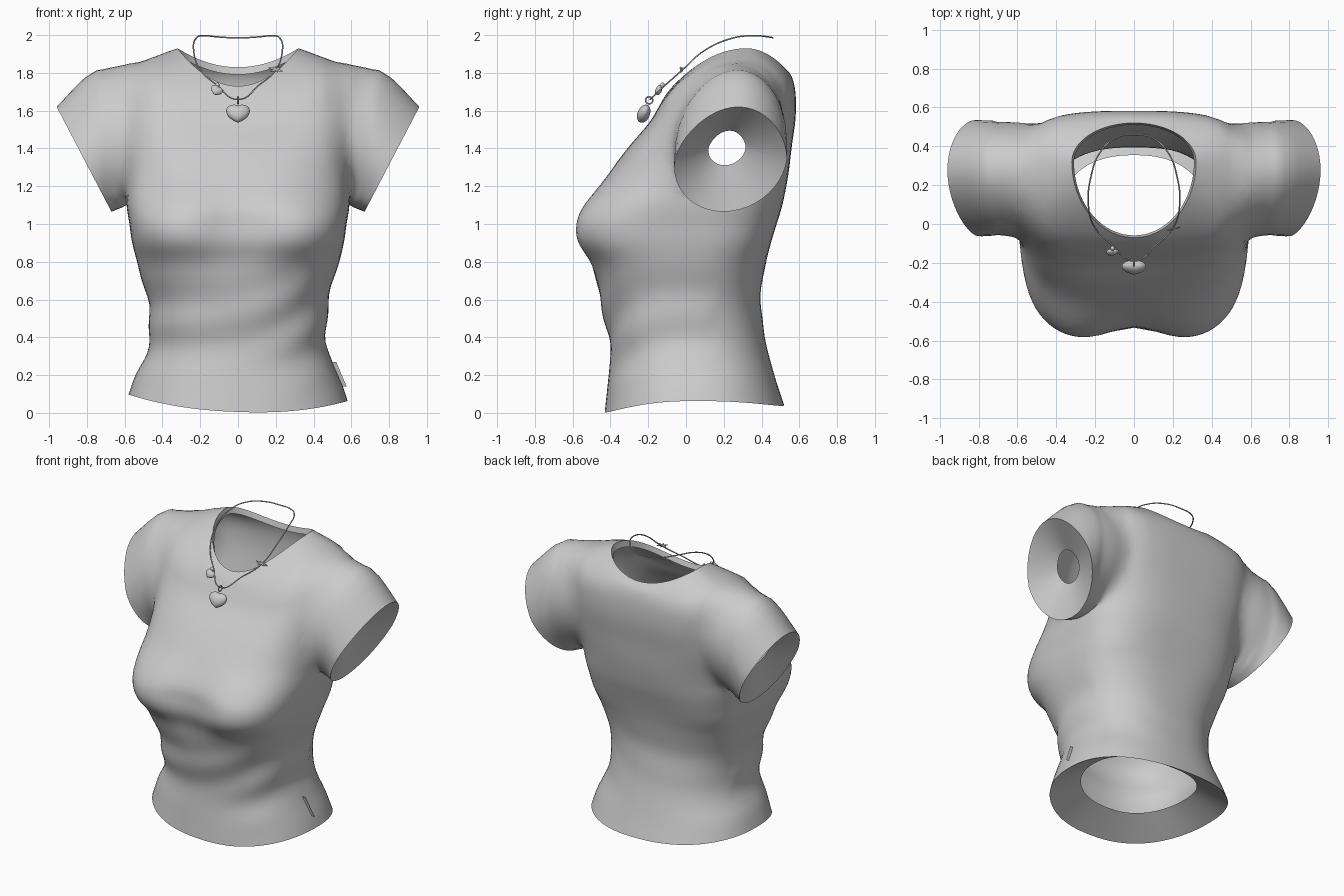
import bpy, bmesh, math
from mathutils import Vector

if "Cube" in bpy.data.objects:
    bpy.data.objects.remove(bpy.data.objects["Cube"])


def new_object(name, bm):
    bmesh.ops.recalc_face_normals(bm, faces=bm.faces)
    me = bpy.data.meshes.new(name)
    bm.to_mesh(me)
    bm.free()
    ob = bpy.data.objects.new(name, me)
    bpy.context.collection.objects.link(ob)
    return ob


def spline_rows(rows, steps):
    """Catmull-Rom interpolation of a list of parameter rows."""
    out = []
    for i in range(len(rows) - 1):
        p0, p1 = rows[max(i - 1, 0)], rows[i]
        p2, p3 = rows[i + 1], rows[min(i + 2, len(rows) - 1)]
        for k in range(steps):
            t = k / steps
            out.append([0.5 * (2 * b + (c - a) * t + (2 * a - 5 * b + 4 * c - d) * t * t
                        + (3 * b - a - 3 * c + d) * t ** 3)
                        for a, b, c, d in zip(p0, p1, p2, p3)])
    return out + [list(rows[-1])]


def loft(name, rings):
    """Closed tube through rings; both ends are fans. Returns object and end centres."""
    bm = bmesh.new()
    vr = [[bm.verts.new(p) for p in r] for r in rings]
    n = len(rings[0])
    for a, b in zip(vr, vr[1:]):
        for i in range(n):
            j = (i + 1) % n
            bm.faces.new((a[i], a[j], b[j], b[i]))
    ends = []
    for r in (vr[0], vr[-1]):
        c = sum((v.co for v in r), Vector()) / n
        apex = bm.verts.new(c)
        ends.append(c.copy())
        for i in range(n):
            bm.faces.new((r[i], r[(i + 1) % n], apex))
    return new_object(name, bm), ends


def spow(v, p):
    return math.copysign(abs(v) ** p, v)


def torso_ring(row, n=80):
    hx, yf, yb, cy, e, dip, zf, zs, zb = row
    pts = []
    for i in range(n):
        a = 2 * math.pi * i / n
        c, s = math.sin(a), -math.cos(a)
        x = hx * spow(c, 2 / e)
        y = cy + ((cy - yf) if s < 0 else (yb - cy)) * spow(s, 2 / e)
        z = zs + ((zf if s < 0 else zb) - zs) * s * s
        if s < 0:
            y += dip * math.exp(-(x / 0.2) ** 2)
        # cloth folds around the waist, hem slightly lower on one side
        w = math.exp(-((z - 0.5) / 0.22) ** 2) * (1 if s < 0.3 else 0.25)
        d = 1 + 0.018 * w * math.sin(24 * z - 11 * x + 2.5 * math.sin(4 * x + 1))
        z -= 0.035 * x * max(0, 1 - z / 0.5)
        pts.append(Vector((x * d, cy + (y - cy) * d, z)))
    return pts


# torso rows: half width, front y, back y, centre y, squareness, chest dip, z front/side/back
torso_rows = [
    (.58, -.43, .52, .05, 2.3, 0, .005, .08, .04),
    (.545, -.415, .48, .05, 2.3, 0, .15, .18, .16),
    (.485, -.40, .44, .03, 2.3, 0, .30, .31, .30),
    (.465, -.42, .41, .0, 2.4, 0, .45, .45, .45),
    (.485, -.46, .395, .0, 2.5, 0, .62, .62, .62),
    (.53, -.52, .42, .0, 2.7, .03, .78, .78, .78),
    (.56, -.60, .45, .0, 3.1, .07, .90, .90, .90),
    (.575, -.61, .48, .0, 3.2, .08, 1.0, 1.0, 1.0),
    (.59, -.565, .51, .05, 3.0, .05, 1.1, 1.1, 1.1),
    (.60, -.43, .54, .13, 2.8, .01, 1.25, 1.25, 1.25),
    (.61, -.31, .56, .2, 3.0, 0, 1.40, 1.42, 1.41),
    (.62, -.20, .58, .25, 3.1, 0, 1.53, 1.64, 1.56),
    (.60, -.15, .58, .28, 2.9, 0, 1.61, 1.82, 1.69),
    (.46, -.11, .56, .30, 2.4, 0, 1.68, 1.88, 1.78),
    (.32, -.07, .52, .32, 2.0, 0, 1.73, 1.93, 1.83),
]
shirt, (hem_c, neck_c) = loft("shirt", [torso_ring(r) for r in spline_rows(torso_rows, 4)])

# sleeve rows: top x/z, bottom x/z, front y, back y
sleeve_rows = [
    (.42, 1.77, .42, 1.22, .02, .48),
    (.56, 1.85, .54, 1.13, -.07, .54),
    (.69, 1.852, .61, 1.09, -.08, .545),
    (.81, 1.775, .645, 1.075, -.065, .54),
    (.96, 1.62, .67, 1.065, -.06, .535),
]


def sleeve_ring(row, side, n=44):
    tx, tz, bx, bz, yf, yb = row
    pts = []
    for i in range(n):
        a = 2 * math.pi * i / n
        u, v = math.cos(a), math.sin(a)
        h = 0.5 + 0.5 * u
        v *= 1 - 0.14 * max(u, 0)
        pts.append(Vector((side * (bx + (tx - bx) * h),
                           (yf + yb) / 2 + .04 * u + (yb - yf) / 2 * v, bz + (tz - bz) * h)))
    return pts


openings = [(hem_c, .65, Vector((0, 0, .11))), (neck_c, .965, Vector((0, 0, -.04)))]
bpy.context.view_layer.objects.active = shirt
for side in (1, -1):
    sleeve, ends = loft("sleeve_part", [sleeve_ring(r, side) for r in spline_rows(sleeve_rows, 4)])
    openings.append((ends[1], .33, Vector((-side * .09, -.02, .06))))
    mod = shirt.modifiers.new("join", 'BOOLEAN')
    mod.operation, mod.solver, mod.object = 'UNION', 'EXACT', sleeve
    bpy.ops.object.modifier_apply(modifier=mod.name)
    bpy.data.objects.remove(sleeve)

# open the hem, neck and cuffs, soften the armhole seams, then fold cloth inwards
bm = bmesh.new()
bm.from_mesh(shirt.data)
lips = []
for c, s, off in openings:
    apex = min(bm.verts, key=lambda v: (v.co - c).length)
    lips.append((c, s, off, [[v for v in f.verts if v != apex] for f in apex.link_faces]))
    bmesh.ops.delete(bm, geom=[apex], context='VERTS')
for lo, hi, count in ((.40, .78, 6), (.46, .72, 14)):
    for _ in range(count):
        seam = [v for v in bm.verts if not v.is_boundary and lo < abs(v.co.x) < hi
                and v.co.z > 1.14 and v.co.y > -.22]
        bmesh.ops.smooth_vert(bm, verts=seam, factor=.5,
                              use_axis_x=True, use_axis_y=True, use_axis_z=True)
for c, s, off, pairs in lips:
    inner = {}
    for a, b in pairs:
        for v in (a, b):
            if v not in inner:
                inner[v] = bm.verts.new(c + (v.co - c) * s + off)
        bm.faces.new((a, b, inner[b], inner[a]))
bmesh.ops.recalc_face_normals(bm, faces=bm.faces)
bm.to_mesh(shirt.data)
bm.free()

# side label
bm = bmesh.new()
bm.faces.new([bm.verts.new(p) for p in
              ((.44, -.005, .27), (.52, -.005, .27), (.575, .02, .14), (.50, .02, .14))])
new_object("side_label", bm)

# necklace cord
half = [(.11, -.11, 1.735), (.2, -.02, 1.815), (.235, .1, 1.92), (.22, .25, 1.985),
        (.18, .36, 1.997), (.1, .44, 1.99)]
path = [(0, -.19, 1.66)] + half + [(0, .46, 1.985)] + [(-x, y, z) for x, y, z in reversed(half)]
cu = bpy.data.curves.new("necklace_cord", 'CURVE')
cu.dimensions, cu.bevel_depth, cu.bevel_resolution = '3D', .004, 2
sp = cu.splines.new('BEZIER')
sp.bezier_points.add(len(path) - 1)
for bp, p in zip(sp.bezier_points, path):
    bp.co = p
    bp.handle_left_type = bp.handle_right_type = 'AUTO'
sp.use_cyclic_u = True
bpy.context.collection.objects.link(bpy.data.objects.new("necklace_cord", cu))


def bead(name, loc, size, rot, heart=False):
    bm = bmesh.new()
    bmesh.ops.create_uvsphere(bm, u_segments=24, v_segments=14, radius=1)
    for v in bm.verts:
        if heart:
            v.co.z = v.co.z * .85 + .32 * abs(v.co.x) ** .8 - .12
    ob = new_object(name, bm)
    ob.location, ob.scale, ob.rotation_euler = loc, size, rot
    return ob


# pendants
bead("heart_pendant", (0, -.222, 1.588), (.063, .033, .056), (-.4, 0, 0), True)
bead("small_charm", (-.113, -.145, 1.708), (.033, .016, .03), (-.5, .5, 0), True)
bead("small_charm_cap", (-.11, -.125, 1.735), (.012, .012, .014), (0, 0, 0))
for k, (ang, ln) in enumerate(((.25, .042), (-.35, .032), (.9, .02))):
    bead("sprig_leaf_%d" % k, (.2, -.025, 1.818), (ln, .004, .006), (0, ang, .2))
bpy.ops.mesh.primitive_torus_add(major_radius=.019, minor_radius=.004, major_segments=24,
                                 minor_segments=8, location=(0, -.195, 1.655), rotation=(0, math.pi / 2, 0))
bpy.context.object.name = "pendant_ring"

# smooth shading
for ob in bpy.context.collection.objects:
    if ob.type == 'MESH':
        bpy.ops.object.select_all(action='DESELECT')
        ob.select_set(True)
        bpy.context.view_layer.objects.active = ob
        bpy.ops.object.shade_smooth_by_angle(angle=math.radians(60))
